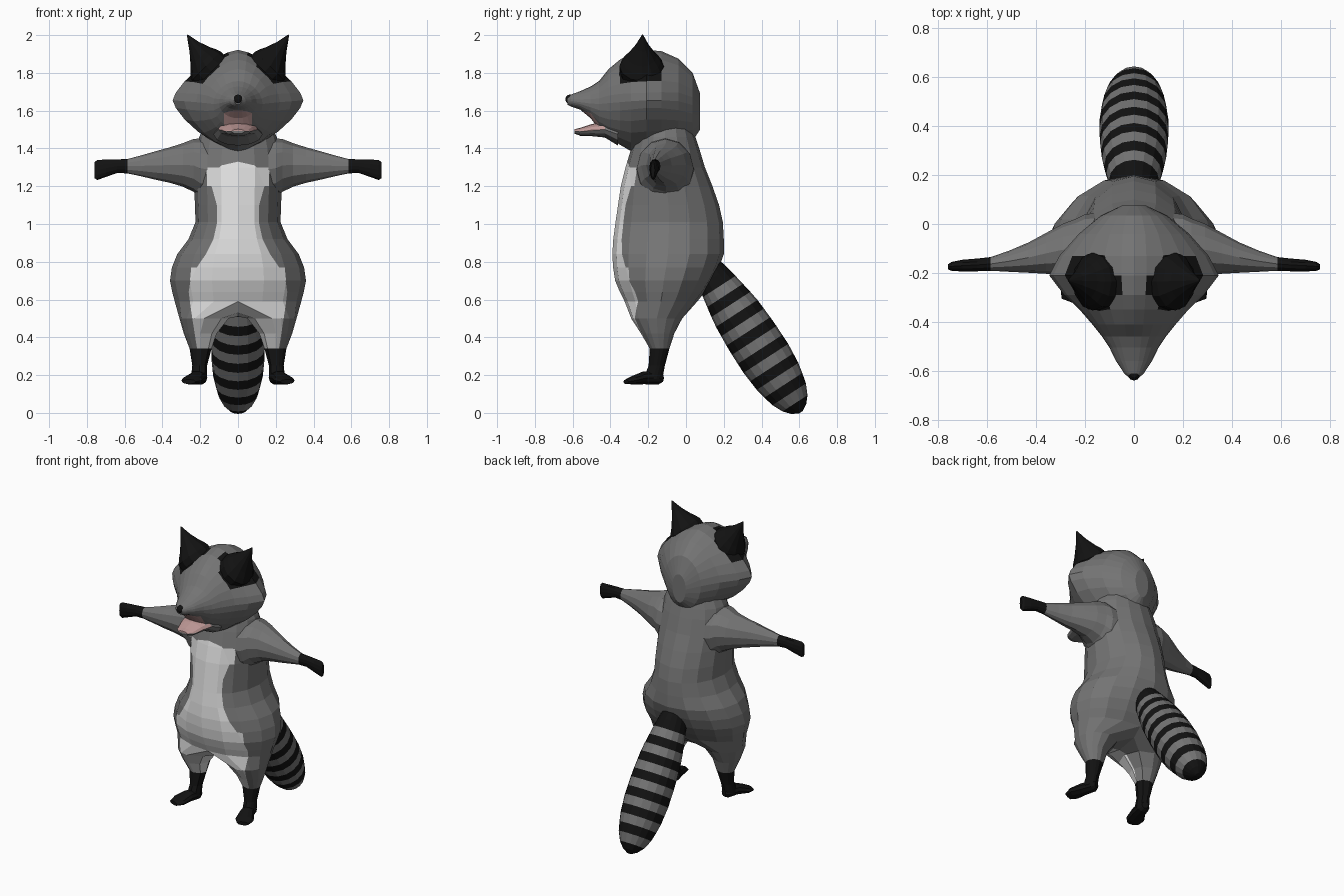
import bpy, bmesh, math
from mathutils import Vector as V

if "Cube" in bpy.data.objects:
    bpy.data.objects.remove(bpy.data.objects["Cube"])


def material(name, col):
    m = bpy.data.materials.new(name)
    m.diffuse_color = (*col, 1)
    m.use_nodes = True
    m.node_tree.nodes["Principled BSDF"].inputs["Base Color"].default_value = m.diffuse_color
    return m


GREY, WHITE, BLACK, PINK = range(4)
MATS = [material("grey fur", (.175, .175, .175)), material("white belly", (.74, .74, .74)),
        material("black fur", (.006, .006, .006)), material("pink mouth", (.52, .32, .31))]


def table(tab, t):
    """Linear interpolation in a list of (key, value)."""
    if t <= tab[0][0]:
        return tab[0][1]
    for (a, u), (b, w) in zip(tab, tab[1:]):
        if t <= b:
            return u + (w - u) * (t - a) / (b - a)
    return tab[-1][1]


def oval(c, u, v, n=12):
    """Ellipse of n points round c."""
    return [V(c) + V(u) * math.cos(2 * math.pi * i / n) + V(v) * math.sin(2 * math.pi * i / n)
            for i in range(n)]


def bridge(bm, a, b):
    n = len(a)
    for i in range(n):
        bm.faces.new((a[i], a[(i + 1) % n], b[(i + 1) % n], b[i]))


def loft(rings, sx=1):
    """Closed skin through rings, mirrored when sx is -1."""
    bm = bmesh.new()
    rows = [[bm.verts.new((p[0] * sx, p[1], p[2])) for p in r] for r in rings]
    for a, b in zip(rows, rows[1:]):
        bridge(bm, a, b)
    bm.faces.new(rows[0])
    bm.faces.new(rows[-1])
    return bm


def paint(bm, f, mat):
    """Cut the mesh along f = 0 and colour the side where f < 0."""
    new = set()
    for e in list(bm.edges):
        a, b = f(e.verts[0].co), f(e.verts[1].co)
        if a * b < 0:
            t = min(max(a / (a - b), .01), .99)
            new.add(bmesh.utils.edge_split(e, e.verts[0], t)[1])
    for face in list(bm.faces):
        vs = [v for v in face.verts if v in new]
        if len(vs) == 2:
            bmesh.utils.face_split(face, vs[0], vs[1])
    for face in bm.faces:
        if f(face.calc_center_median()) < 0:
            face.material_index = mat


def finish(bm, name):
    bmesh.ops.recalc_face_normals(bm, faces=bm.faces)
    me = bpy.data.meshes.new(name)
    bm.to_mesh(me)
    bm.free()
    for m in MATS:
        me.materials.append(m)
    ob = bpy.data.objects.new(name, me)
    bpy.context.collection.objects.link(ob)
    return ob


# Torso: rows of (z, half width, front y, back y), 16 points each
bm = bmesh.new()
rows = []
for z, w, yf, yb in [(1.55, .16, -.24, .02), (1.46, .205, -.27, .05), (1.40, .22, -.29, .07),
                     (1.30, .235, -.32, .10), (1.20, .232, -.345, .14), (1.10, .228, -.36, .175),
                     (1.01, .225, -.373, .195), (.92, .262, -.385, .2), (.84, .322, -.39, .2),
                     (.77, .35, -.386, .175), (.70, .36, -.375, .14), (.64, .348, -.35, .1),
                     (.59, .335, -.325, .06)]:
    rows.append([bm.verts.new((w * math.sin(i * math.pi / 8),
                               (yf + yb) / 2 - (yb - yf) / 2 * math.cos(i * math.pi / 8), z))
                 for i in range(16)])
for a, b in zip(rows, rows[1:]):
    bridge(bm, a, b)
bm.faces.new(rows[0])
# Legs: split the last row in two along a crotch line
crotch = [bm.verts.new(p) for p in [(0, -.0, .535), (0, -.13, .51), (0, -.24, .53)]]
angles = [i * math.pi / 8 for i in range(9)] + [math.pi * (1 + k / 4) for k in (1, 2, 3)]
for s in (1, -1):
    prev = [rows[-1][(s * i) % 16] for i in range(9)] + crotch
    for z, cx, w, cy, d in [(.50, .18, .13, -.155, .135), (.42, .2, .087, -.15, .088),
                            (.34, .198, .058, -.14, .052), (.25, .203, .039, -.155, .043),
                            (.18, .207, .043, -.175, .05)]:
        cur = [bm.verts.new((s * (cx + w * math.sin(a)), cy - d * math.cos(a), z)) for a in angles]
        bridge(bm, prev, cur)
        prev = cur
    bm.faces.new(prev)
# Belly patch outline (z, half width), then the black stockings
BELLY = [(.33, .215), (.55, .25), (.655, .263), (.735, .243), (.825, .178), (.92, .13), (1.015, .109),
         (1.1, .112), (1.185, .135), (1.24, .153), (1.33, .07)]
paint(bm, lambda p: max(abs(p.x) - table(BELLY, p.z), p.y + .14, p.z - 1.33), WHITE)
paint(bm, lambda p: p.z - .34, BLACK)
finish(bm, "body_and_legs")

for s, side in ((1, "left"), (-1, "right")):
    # Feet: heel to toe, turned outwards
    bm = loft([oval((x, y, z), (.94 * w, .35 * w, 0), (0, 0, h), 10) for x, y, z, w, h in
               [(.195, -.125, .185, .022, .022), (.2, -.15, .185, .04, .036),
                (.22, -.22, .186, .045, .036), (.245, -.28, .173, .058, .023),
                (.26, -.318, .165, .038, .012)]], s)
    paint(bm, lambda p: -1, BLACK)
    finish(bm, side + "_foot")

    # Arms: flared shoulder to flat paw
    bm = loft([oval((x, cy, cz), (0, ry, 0), (0, 0, rz)) for x, cy, cz, ry, rz in
               [(.1, -.11, 1.28, .16, .16), (.2, -.11, 1.295, .15, .158), (.235, -.108, 1.31, .13, .14),
                (.29, -.105, 1.313, .106, .116), (.36, -.12, 1.312, .083, .094),
                (.43, -.137, 1.31, .062, .077), (.51, -.152, 1.308, .043, .056),
                (.585, -.163, 1.306, .028, .038), (.64, -.167, 1.306, .026, .036),
                (.70, -.17, 1.295, .024, .046), (.745, -.173, 1.286, .018, .053),
                (.76, -.175, 1.285, .01, .042)]], s)
    paint(bm, lambda p: .585 - abs(p.x), BLACK)
    finish(bm, side + "_arm")

    # Ears: concave cones leaning outwards
    base, tip = V((.17, -.235, 1.835)), V((.268, -.23, 2.0))
    rings = [oval(base - V((.03, 0, .03)), (.08, 0, -.08), (0, .115, 0))]
    rings += [oval(base.lerp(tip, f), V((.083, 0, -.083)) * k, (0, .125 * k, 0))
              for f, k in [(0, .94), (.15, .8), (.3, .62), (.62, .31), (1, .03)]]
    bm = loft(rings, s)
    paint(bm, lambda p: -1, BLACK)
    finish(bm, side + "_ear")


# Head: upright slices from the nape to the muzzle
def slice_(y, w, zt, zm, zb, p, n=24):
    pts = []
    for i in range(n):
        c, d = math.cos(2 * math.pi * i / n), math.sin(2 * math.pi * i / n)
        h = zt - zm if d > 0 else zm - zb
        pts.append(V((math.copysign(w * abs(c) ** (2 / p), c), y,
                      zm + math.copysign(h * abs(d) ** (2 / p), d))))
    return pts


bm = loft([slice_(*r) for r in [
    (.075, .05, 1.69, 1.6, 1.5, 2), (.035, .135, 1.8, 1.63, 1.44, 1.9), (-.04, .225, 1.875, 1.65, 1.42, 1.7),
    (-.13, .305, 1.915, 1.655, 1.4, 1.5), (-.21, .346, 1.922, 1.655, 1.385, 1.42),
    (-.29, .285, 1.905, 1.65, 1.385, 1.5), (-.35, .222, 1.87, 1.645, 1.42, 1.65),
    (-.41, .17, 1.82, 1.64, 1.455, 1.8), (-.46, .13, 1.757, 1.635, 1.5, 1.9),
    (-.505, .1, 1.728, 1.638, 1.56, 2), (-.56, .073, 1.703, 1.645, 1.605, 2),
    (-.61, .04, 1.685, 1.652, 1.622, 2), (-.628, .02, 1.675, 1.655, 1.632, 2)]])
# black ear roots and pink palate
paint(bm, lambda p: max(((abs(p.x) - .17 - p.z + 1.835) / .166) ** 2 + ((p.y + .235) / .125) ** 2 - 1,
                        1.7 - p.z), BLACK)
paint(bm, lambda p: max(p.y + .45, abs(p.x) - .075, p.z - 1.6), PINK)
finish(bm, "head")

# Lower jaw with pink upper side
bm = loft([oval((0, y, z), (w, 0, 0), (0, 0, h)) for y, w, z, h in
           [(-.36, .13, 1.475, .06), (-.43, .105, 1.5, .042), (-.5, .083, 1.497, .032),
            (-.56, .064, 1.488, .021), (-.59, .035, 1.49, .012)]])
paint(bm, lambda p: max(p.y + .45, 1.492 - p.z), PINK)
finish(bm, "lower_jaw")

# Nose
bm = bmesh.new()
bmesh.ops.create_uvsphere(bm, u_segments=10, v_segments=6, radius=.026)
bmesh.ops.translate(bm, vec=(0, -.613, 1.66), verts=bm.verts)
paint(bm, lambda p: -1, BLACK)
finish(bm, "nose")

# Tail: 15 bands along a slanted axis, black first and last
start, end = V((0, .145, .717)), V((0, .608, .003))
axis = end - start
across = V((0, .839, .544))
SIZE = [(-.1, .07), (0, .092), (.1, .108), (.25, .13), (.43, .14), (.6, .141), (.75, .13), (.87, .105),
        (.935, .078), (.975, .048), (1, .012)]
steps = [-.1] + [i / 15 for i in range(15)] + [.975, 1]
bm = loft([oval(start + axis * t, (table(SIZE, t), 0, 0), across * table(SIZE, t), 16) for t in steps])
for face in bm.faces:
    t = (face.calc_center_median() - start).dot(axis) / axis.length_squared
    face.material_index = BLACK if t < 0 or int(t * 15) % 2 == 0 or t > .94 else GREY
finish(bm, "tail")
